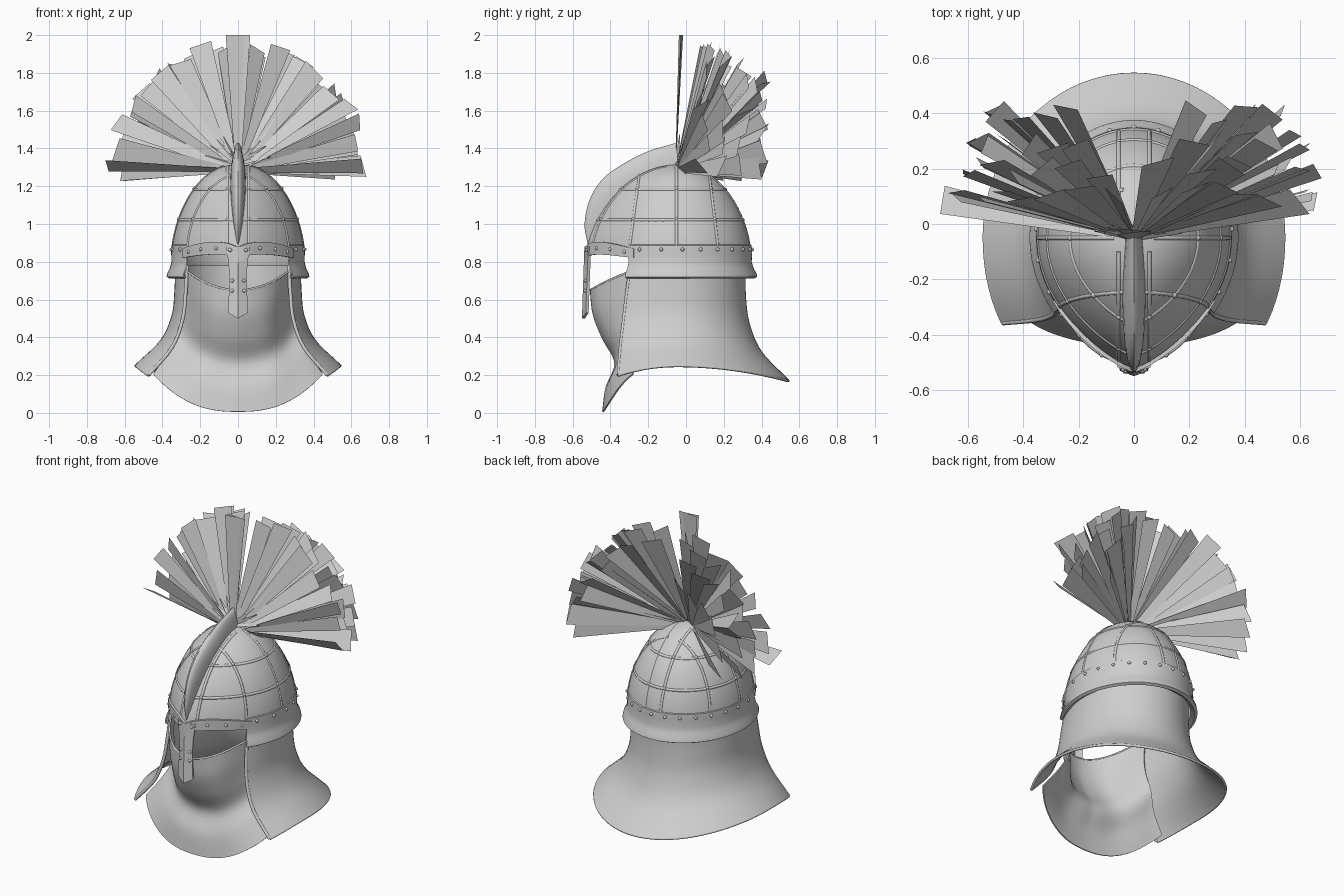
import bpy, bmesh, math, random
from math import sin, cos, pi, radians
from mathutils import Vector, Matrix

random.seed(4)
cube = bpy.data.objects.get("Cube")
if cube:
    bpy.data.objects.remove(cube, do_unlink=True)

steel = bpy.data.materials.new("plain_grey")
steel.use_nodes = True
grey = (0.62, 0.62, 0.62, 1)
steel.diffuse_color = grey
steel.node_tree.nodes["Principled BSDF"].inputs["Base Color"].default_value = grey

CY = -0.05               # y of the dome axis
FRONT, BACK = 0.47, 0.39  # depth of the helmet before and behind it


def finish(name, bm, thick=0, smooth=True, fix=True):
    bmesh.ops.remove_doubles(bm, verts=bm.verts, dist=0.0005)
    if fix:
        bmesh.ops.recalc_face_normals(bm, faces=bm.faces)
    me = bpy.data.meshes.new(name)
    bm.to_mesh(me)
    bm.free()
    ob = bpy.data.objects.new(name, me)
    bpy.context.collection.objects.link(ob)
    me.materials.append(steel)
    bpy.ops.object.select_all(action='DESELECT')
    ob.select_set(True)
    bpy.context.view_layer.objects.active = ob
    if thick:
        mod = ob.modifiers.new("thickness", 'SOLIDIFY')
        mod.thickness, mod.offset = thick, 0
        bpy.ops.object.modifier_apply(modifier=mod.name)
    if smooth:
        bpy.ops.object.shade_smooth_by_angle(angle=radians(40))


def sheet(name, f, us, vs, closed=False, thick=0, caps=False):
    """Grid surface through f(u, v)."""
    bm = bmesh.new()
    rows = [[bm.verts.new(f(u, v)) for u in us] for v in vs]
    n = len(us)
    for r, s in zip(rows, rows[1:]):
        for i in range(n if closed else n - 1):
            j = (i + 1) % n
            bm.faces.new((r[i], r[j], s[j], s[i]))
    if caps:
        bm.faces.new(rows[0])
        bm.faces.new(rows[-1])
    finish(name, bm, thick)


def span(a, b, n):
    return [a + (b - a) * i / n for i in range(n + 1)]


def curve_at(t, v):
    """Smooth value through an evenly spaced table, v in 0..1."""
    x = v * (len(t) - 1)
    i = min(int(x), len(t) - 2)
    x -= i
    p1, p2 = t[i], t[i + 1]
    p0 = t[i - 1] if i else 2 * p1 - p2
    p3 = t[i + 2] if i + 2 < len(t) else 2 * p2 - p1
    return p1 + 0.5 * x * (p2 - p0 + x * (2*p0 - 5*p1 + 4*p2 - p3 + x * (3*(p1 - p2) + p3 - p0)))


def plan(a, s, z):
    """Helmet footprint: pointed front (a = 0), round back."""
    c, k = cos(a), sin(a)
    x = 0.345 * s * math.copysign(abs(k) ** (1.6 if c > 0 else 1), k)
    return Vector((x, CY - s * c * (FRONT if c > 0 else BACK), z))


def dome_scale(phi):
    return cos(phi) * (1 - 0.1 * sin(phi) * cos(phi))


def dome_at(a, phi, out=1.0):
    return plan(a, dome_scale(phi) * out, 0.85 + 0.46 * sin(phi) * out)


# Skull dome
sheet("skull_dome", dome_at, span(0, 2 * pi, 64)[:-1], span(0, pi / 2, 18), True, 0.012)

# Flared rim round the sides and back
rim = [(.985, .89), (1.01, .885), (1.015, .85), (1.01, .8), (1.035, .765),
       (1.075, .738), (1.085, .722), (1.05, .715), (.99, .73)]
sheet("flared_rim", lambda a, i: plan(a, *rim[i]),
      span(radians(58), radians(302), 56), range(len(rim)), thick=0.008)

# Brow band arching over the eyes
def brow(a, v):
    arch = sin(pi * min(1, abs(a) / radians(62)))
    top, low = 0.87 + 0.035 * arch, 0.82 + 0.018 * arch
    return plan(a, 1.02, low + (top - low) * v)

sheet("brow_band", brow, span(-radians(62), radians(62), 40), span(0, 1, 3), thick=0.014)

# Nose guard, creased down the middle
def nose(u, v):
    w = curve_at([.06, .045, .045, .05], v)
    tip = 0.53 - 0.03 * (1 - abs(u))
    return Vector((u * w, -0.53 - 0.013 * v + 0.02 * abs(u), 0.88 + (tip - 0.88) * v))

sheet("nose_guard", nose, (-1, 0, 1), span(0, 1, 8), thick=0.016)

# Neck guard with side flaps
def neck(a, v):
    c, k = cos(a), sin(a)
    w = curve_at([.325, .33, .345, .405, .54], v)
    d = curve_at([.43, .47, .50, .53, .55] if c > 0 else [.36, .36, .38, .445, .59], v)
    low = 0.25 - (0.16 if c > 0 else 0.08) * c * c
    x = w * math.copysign(abs(k) ** (1 - 0.3 * v if c > 0 else 1), k)
    return Vector((x, CY - d * c, 0.78 + (low - 0.78) * v))

sheet("neck_guard", neck, span(radians(56), radians(304), 56), span(0, 1, 20), thick=0.014)

# Hanging face veil, open above for the eyes
def veil(a, v):
    t = abs(sin(a) / sin(radians(64)))
    w = curve_at([.315, .31, .315, .34, .40, .49], v)
    d = curve_at([.455, .44, .39, .325, .372, .39], v)
    q = 1 - 0.42 * v
    fold = 0.016 * sin(pi * v) * cos(a * 7) * t
    top, low = 0.65 + 0.11 * t * t, 0.006 + 0.19 * t ** 2.5
    return Vector((w * sin(a), CY - d * cos(a) ** q + fold, top + (low - top) * v))

sheet("face_veil", veil, span(-radians(66), radians(66), 44), span(0, 1, 24), thick=0.008)

# Front crest ridge, rising from the brow to the plume
outer = ([-.52, -.537, -.51, -.44, -.33, -.2, -.05], [.89, 1.0, 1.13, 1.24, 1.32, 1.385, 1.43])
inner = ([-.5, -.45, -.40, -.34, -.24, -.15, -.04], [.89, 1.0, 1.1, 1.17, 1.24, 1.27, 1.28])

def ridge(k, v):
    h = sin(k)
    y, z = [curve_at(i, v) * (1 - h) + curve_at(o, v) * h for i, o in zip(inner, outer)]
    return Vector((curve_at([.006, .024, .035, .04, .042, .038, .03], v) * cos(k), y, z))

sheet("crest_ridge", ridge, span(0, pi, 12), span(0, 1, 30), caps=True)


# Raised ribs and rivets
def rib(name, pts, r=0.009, cyclic=False):
    cu = bpy.data.curves.new(name, 'CURVE')
    cu.dimensions, cu.bevel_depth, cu.bevel_resolution = '3D', r, 2
    cu.use_fill_caps = True
    sp = cu.splines.new('POLY')
    sp.points.add(len(pts) - 1)
    for p, co in zip(sp.points, pts):
        p.co = (*co, 1)
    sp.use_cyclic_u = cyclic
    cu.materials.append(steel)
    bpy.context.collection.objects.link(bpy.data.objects.new(name, cu))


def upright(phi, side, off):
    """Point of a side rib that keeps nearly the same y as it climbs."""
    depth = (FRONT if off > 0 else BACK) * dome_scale(phi)
    c = off * (1 - 0.25 * sin(phi)) / depth
    return dome_at(side * math.acos(max(-0.97, min(0.97, c))), phi, 1.004)


def strip(phi, side, back):
    """Point of a rib running beside the centre line."""
    k = min(1, 0.055 / (0.345 * dome_scale(phi)))
    a = math.asin(k if back else k ** (1 / 1.6))
    return dome_at(side * (pi - a if back else a), phi, 1.004)


rivets = []
rings = [math.asin((z - 0.85) / 0.46) for z in (1.02, 1.18)]
for phi in rings:
    rib("dome_ring", [dome_at(a, phi, 1.004) for a in span(0, 2 * pi, 72)[:-1]], cyclic=True)
for side in (-1, 1):
    for off, end in ((0.25, 66), (0, 78), (-0.22, 62)):
        rib("dome_rib", [upright(p, side, off) for p in span(0.05, radians(end), 20)])
        rivets += [upright(p, side, off) * 1.006 for p in rings]
    for back in (False, True):
        rib("centre_strip_rib", [strip(p, side, back) for p in span(0.05, radians(78), 20)])
        rivets += [strip(p, side, back) * 1.004 for p in rings]
    rib("flap_hem", [neck(side * radians(56), v) for v in span(0, 1, 16)], 0.01)
rib("veil_hem", [veil(a, 0) for a in span(-radians(64), radians(64), 30)], 0.006)
rib("neck_hem", [neck(a, 1) for a in span(radians(56), radians(304), 50)], 0.008)

rivets += [plan(a, 1.025, 0.865) for a in span(radians(66), radians(294), 16)]
rivets += [brow(s * radians(d), 0.5) + Vector((0, -0.008, 0)) for s in (-1, 1) for d in (16, 30, 44, 56)]
rivets += [nose(s * 0.7, v) + Vector((0, -0.008, 0)) for s in (-1, 1) for v in (.05, .5, .65)]
bm = bmesh.new()
for p in rivets:
    bmesh.ops.create_icosphere(bm, subdivisions=2, radius=0.01, matrix=Matrix.Translation(p))
finish("rivets", bm)

# Plume of flat blades fanned sideways and swept back
bm = bmesh.new()

def blade(root, tip, w0, w1, twist, skew=0):
    axis = (tip - root).normalized()
    side = axis.cross(Vector((0, 1, 0))).normalized()
    side = Matrix.Rotation(twist, 3, axis) @ side
    quad = (root + side * w0, root - side * w0, tip - side * w1 + axis * skew, tip + side * w1 - axis * skew)
    bm.faces.new([bm.verts.new(p) for p in quad])

for y, twist in ((-0.03, 0.12), (-0.022, -0.1)):
    blade(Vector((0, -0.055, 1.3)), Vector((0, y, 2.0)), 0.015, 0.065, twist)
layers = [(.17, .68, 9, 0), (.26, .66, 9, 2), (.36, .62, 8, 12), (.46, .54, 7, 18)]
for lean, reach, count, gap in layers:
    for i in range(count):
        for side in (-1, 1):
            th = radians(gap + (92 - gap) * (i + 0.55 + 0.45 * random.random()) / count)
            r = reach * random.uniform(0.93, 1.02)
            root = Vector((0.04 * sin(th) * side, -0.06 + 0.1 * lean, 1.285 + 0.03 * cos(th)))
            tip = Vector((r * sin(th) * side, -0.06 + lean + random.uniform(-.03, .03), 1.29 + r * cos(th)))
            blade(root, tip, random.uniform(.01, .018), random.uniform(.045, .064),
                  random.gauss(0, 0.42), random.uniform(-.015, .015))
# short slivers round the plume socket
for i in range(18):
    th = random.uniform(-1.4, 1.4)
    root = Vector((0, -0.05, 1.32))
    blade(root, root + Vector((.18 * sin(th), random.uniform(0, .1), .16 * cos(th))), .015, .002, random.uniform(-1, 1))
finish("plume", bm, smooth=False, fix=False)
